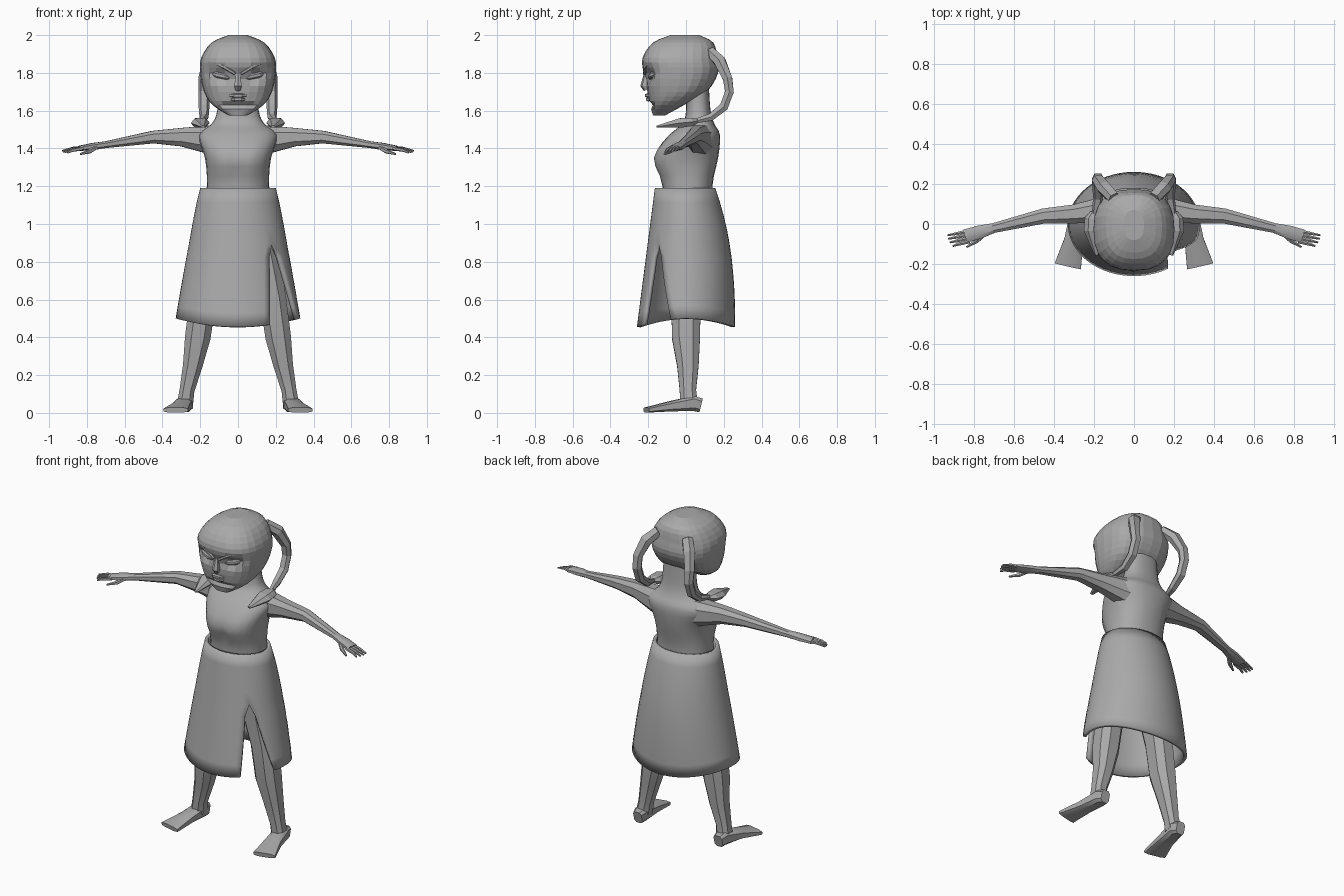
import bpy, bmesh, math
from mathutils import Vector

cube = bpy.data.objects.get("Cube")
if cube:
    bpy.data.objects.remove(cube, do_unlink=True)

shade = 0.4
grey = bpy.data.materials.new("plain_grey")
grey.use_nodes = True
grey.diffuse_color = (shade, shade, shade, 1)
grey.node_tree.nodes["Principled BSDF"].inputs["Base Color"].default_value = (shade, shade, shade, 1)


def power(value, exponent):
    return math.copysign(abs(value) ** exponent, value)


def make(name, bm, angle=30, mirror=False):
    """Turn a bmesh into an object; an angle of zero keeps the faces flat."""
    mesh = bpy.data.meshes.new(name)
    bm.to_mesh(mesh)
    bm.free()
    mesh.materials.append(grey)
    ob = bpy.data.objects.new(name, mesh)
    bpy.context.scene.collection.objects.link(ob)
    bpy.ops.object.select_all(action='DESELECT')
    ob.select_set(True)
    bpy.context.view_layer.objects.active = ob
    if angle:
        bpy.ops.object.shade_smooth_by_angle(angle=math.radians(angle))
    if mirror:
        ob.modifiers.new("mirror", 'MIRROR').use_mirror_merge = False
    return ob


def skin(bm, rings):
    """Bridge closed rings of points and cap both ends."""
    rows = [[bm.verts.new(point) for point in ring] for ring in rings]
    for upper, lower in zip(rows, rows[1:]):
        for j in range(len(upper)):
            bm.faces.new((upper[j - 1], lower[j - 1], lower[j], upper[j]))
    bm.faces.new(rows[0])
    bm.faces.new(rows[-1])
    bmesh.ops.recalc_face_normals(bm, faces=bm.faces)


def outline(sides, exponent, turn=0.0):
    """Rounded unit cross-section."""
    angles = [math.tau * (j + turn) / sides for j in range(sides)]
    return [(power(math.cos(a), exponent), power(math.sin(a), exponent)) for a in angles]


def tube(bm, path, reference, flat=(1, 1), sides=8, exponent=0.8):
    """Sweep sections (x, y, z, radius); flat is the height ratio at start and end."""
    centres = [Vector(section[:3]) for section in path]
    last = len(path) - 1
    rings = []
    for i, centre in enumerate(centres):
        along = (centres[min(i + 1, last)] - centres[max(i - 1, 0)]).normalized()
        side = along.cross(Vector(reference)).normalized()
        up = side.cross(along) * (flat[0] + (flat[1] - flat[0]) * i / last)
        rings.append([centre + (side * u + up * v) * path[i][3]
                      for u, v in outline(sides, exponent, 0.5)])
    skin(bm, rings)


def refine(levels, steps=3):
    """Pass a smooth curve through the levels."""
    levels = [Vector(level) for level in levels]
    last = len(levels) - 1
    result = []
    for i in range(last):
        a, b = levels[i], levels[i + 1]
        slope_a = (b - levels[max(i - 1, 0)]) / 2
        slope_b = (levels[min(i + 2, last)] - a) / 2
        for k in range(steps):
            t = k / steps
            s = 1 - t
            result.append(a * s * s * (1 + 2 * t) + b * t * t * (1 + 2 * s)
                          + slope_a * t * s * s - slope_b * t * t * s)
    return result + [levels[-1]]


def stack(bm, levels, exponent):
    """Stack horizontal sections given as (z, half width, front y, back y)."""
    skin(bm, [[(width * u, (front + back) / 2 + (back - front) / 2 * v, z)
               for u, v in outline(24, exponent)]
              for z, width, front, back in refine(levels)])


SIDEWAYS, DEPTH, UP = (1, 0, 0), (0, 1, 0), (0, 0, 1)

# Torso and neck, with a crease down the chest
bm = bmesh.new()
stack(bm, [(1, 0.19, -0.13, 0.15), (1.2, 0.165, -0.125, 0.14), (1.35, 0.175, -0.175, 0.17),
           (1.47, 0.21, -0.09, 0.18), (1.53, 0.14, -0.02, 0.15), (1.6, 0.11, 0, 0.13),
           (1.75, 0.1, 0, 0.12)], 0.85)
for v in bm.verts:
    if v.co.y < 0 and abs(v.co.x) < 0.01 and 1.24 < v.co.z < 1.42:
        v.co.y += 0.02
make("torso", bm, 40)

# Head with recessed eye sockets and a hollow above the chin
bm = bmesh.new()
stack(bm, [(1.575, 0.05, -0.175, -0.11), (1.63, 0.135, -0.19, -0.01), (1.7, 0.18, -0.205, 0.11),
           (1.8, 0.2, -0.225, 0.17), (1.88, 0.195, -0.23, 0.165), (1.96, 0.14, -0.175, 0.145),
           (2, 0.05, -0.08, 0.07)], 0.8)
for v in bm.verts:
    if v.co.y < -0.08:
        out = abs(v.co.x) - 0.09
        rise = v.co.z - 1.785 - out / 3
        v.co.y += 0.04 * math.exp(-(out / 0.06) ** 2 - (rise / 0.035) ** 2)
        if abs(v.co.z - 1.63) < 0.01 and abs(v.co.x) < 0.08:
            v.co.y += 0.015
make("head", bm, 0)

# Nose
bm = bmesh.new()
tube(bm, [(0, -0.21, 1.8, 0.012), (0, -0.22, 1.73, 0.022), (0, -0.21, 1.71, 0.014)], DEPTH, sides=6)
make("nose", bm, 0)

# Lips
for name, z, y, half in (("upper_lip", 1.68, -0.205, 0.055), ("lower_lip", 1.66, -0.2, 0.045)):
    bm = bmesh.new()
    tube(bm, [(half * k / 3, y + 0.02 * (abs(k) == 3), z, 0.006 if abs(k) == 3 else 0.014)
              for k in (-3, -1, 1, 3)], UP, (0.8, 0.8), 6)
    make(name, bm, 0)

# Almond eyes
bm = bmesh.new()
tube(bm, [(0.04, -0.187, 1.77, 0.005), (0.07, -0.188, 1.78, 0.015),
          (0.11, -0.175, 1.79, 0.016), (0.15, -0.14, 1.8, 0.006)], UP)
make("eyes", bm, 30, True)

# Slanted brows
bm = bmesh.new()
tube(bm, [(0.015, -0.218, 1.795, 0.01), (0.07, -0.212, 1.83, 0.013),
          (0.12, -0.19, 1.855, 0.013), (0.165, -0.145, 1.855, 0.007)], UP, (0.8, 0.8), 6)
make("brows", bm, 0, True)

# Hanging pigtails
bm = bmesh.new()
tube(bm, [(0.1, 0.13, 1.91, 0.03), (0.15, 0.18, 1.86, 0.034), (0.18, 0.22, 1.77, 0.028),
          (0.18, 0.23, 1.7, 0.026), (0.18, 0.2, 1.62, 0.026), (0.18, 0.13, 1.565, 0.022),
          (0.195, 0.05, 1.545, 0.014)], SIDEWAYS, (1.1, 1.1), 6)
make("pigtails", bm, 0, True)

# Leaf shaped pigtail ends
bm = bmesh.new()
tube(bm, [(0.195, 0.06, 1.545, 0.012), (0.2, 0.03, 1.54, 0.025), (0.2, -0.03, 1.535, 0.028),
          (0.185, -0.155, 1.515, 0.006)], SIDEWAYS, (1.8, 1.8), 6)
make("pigtail_tufts", bm, 0, True)

# Arms, flattening into the palms
bm = bmesh.new()
tube(bm, [(0.13, 0.075, 1.445, 0.07), (0.3, 0.05, 1.46, 0.05), (0.45, 0.04, 1.46, 0.04),
          (0.7, -0.02, 1.42, 0.026), (0.77, -0.04, 1.41, 0.035), (0.84, -0.06, 1.4, 0.036)],
     UP, (1.2, 0.4))
make("arms", bm, 30, True)

# Fingers and thumbs
bm = bmesh.new()
for k in range(4):
    y = -0.034 - 0.018 * k
    drop = 0.003 * k
    tube(bm, [(0.82, y, 1.4, 0.01), (0.875, y - 0.012, 1.4 - drop, 0.009),
              (0.93 - drop * k, y - 0.022, 1.387 - drop, 0.005)], UP, sides=6)
tube(bm, [(0.745, -0.05, 1.41, 0.012), (0.785, -0.085, 1.385, 0.012),
          (0.835, -0.115, 1.37, 0.005)], UP, sides=6)
make("fingers", bm, 30, True)

# Legs
bm = bmesh.new()
tube(bm, [(0.1, 0, 1, 0.09), (0.13, 0, 0.85, 0.09), (0.185, 0, 0.6, 0.075), (0.213, 0, 0.4, 0.072),
          (0.24, 0.01, 0.25, 0.055), (0.27, 0.01, 0.12, 0.042), (0.28, 0.015, 0.05, 0.045)],
     DEPTH, (1.1, 1.1))
make("legs", bm, 30, True)

# Feet, turned slightly outwards
bm = bmesh.new()
tube(bm, [(0.28, 0.08, 0.04, 0.03), (0.28, 0.04, 0.05, 0.045), (0.3, -0.08, 0.035, 0.05),
          (0.33, -0.21, 0.015, 0.07)], UP, (1.3, 0.2), exponent=0.6)
make("feet", bm, 30, True)

# Flared skirt, open in a widening slit over the left leg
bm = bmesh.new()
columns, steps, closed_steps = 48, 10, 4
rows = []
for step in range(steps + 1):
    t = step / steps
    width = 0.2 + 0.13 * t ** 0.85
    front = 0.165 + 0.095 * t
    back = 0.155 + 0.105 * (1 - (1 - t) ** 2.5)
    opening = max(0, (step - closed_steps) / (steps - closed_steps))
    first = last = -46
    if opening:
        first, last = -42 + 24 * opening, -51 - 8 * opening
    row = []
    for j in range(columns + 1):
        angle = math.radians(first + (360 + last - first) * j / columns)
        c, s = math.cos(angle), math.sin(angle)
        lift = 0.045 * c * c * opening
        row.append(bm.verts.new((width * c, s * (back if s > 0 else front), 1.19 - 0.735 * t + lift)))
    rows.append(row)
for upper, lower in zip(rows, rows[1:]):
    for j in range(columns):
        bm.faces.new((upper[j], lower[j], lower[j + 1], upper[j + 1]))
bmesh.ops.remove_doubles(bm, verts=bm.verts, dist=0.0005)
skirt = make("skirt", bm, 40)
shell = skirt.modifiers.new("thickness", 'SOLIDIFY')
shell.thickness = 0.02
shell.offset = -1
